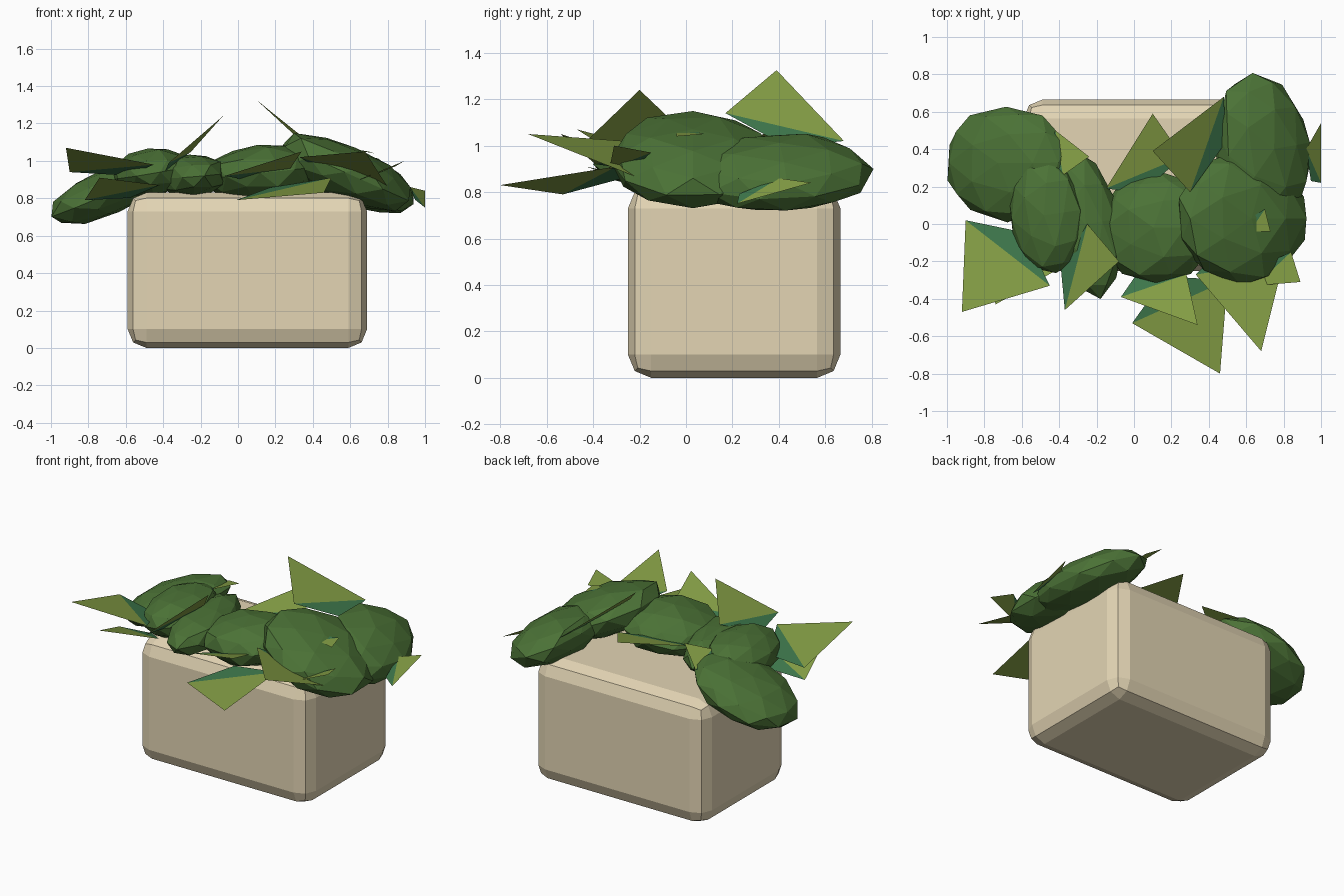
import bpy, bmesh, math, random
from mathutils import Vector, Matrix, Euler

if "Cube" in bpy.data.objects:
    bpy.data.objects.remove(bpy.data.objects["Cube"])

random.seed(4)


def material(name, rgb):
    m = bpy.data.materials.new(name)
    lin = [(c / 255 / 12.92) if c < 11 else ((c / 255 + 0.055) / 1.055) ** 2.4 for c in rgb]
    m.diffuse_color = (*lin, 1)
    m.use_nodes = True
    m.node_tree.nodes["Principled BSDF"].inputs["Base Color"].default_value = m.diffuse_color
    return m


stone = material("sand_stone", (227, 213, 180))
bush_green = material("bush_green", (75, 114, 54))
leaf_green = material("leaf_green", (132, 158, 69))
base_green = material("leaf_base_green", (62, 120, 76))


def make_object(name, bm, *mats):
    mesh = bpy.data.meshes.new(name)
    bm.to_mesh(mesh)
    bm.free()
    for m in mats:
        mesh.materials.append(m)
    ob = bpy.data.objects.new(name, mesh)
    bpy.context.collection.objects.link(ob)
    return ob


# Planter block with rounded edges
bm = bmesh.new()
bmesh.ops.create_cube(bm, size=1, matrix=Matrix.Translation((0.05, 0.2075, 0.415))
                      @ Matrix.Diagonal((1.28, 0.915, 0.83, 1)))
bmesh.ops.bevel(bm, geom=bm.edges[:], offset=0.1, segments=2, profile=0.5, affect='EDGES')
make_object("planter_block", bm, stone)

# Flattened foliage clumps: centre, radii, tilt in degrees about x, y, z
clumps = [
    ((-0.68, 0.33, 0.84), (0.36, 0.31, 0.125), (2, -23, 0)),
    ((-0.46, 0.05, 0.94), (0.21, 0.33, 0.13), (0, -10, 8)),
    ((-0.25, 0.0, 0.92), (0.18, 0.40, 0.12), (0, -5, 10)),
    ((0.12, -0.02, 0.935), (0.31, 0.30, 0.15), (0, -6, 0)),
    ((0.57, 0.03, 0.94), (0.38, 0.36, 0.15), (0, 24, 0)),
    ((0.69, 0.40, 0.88), (0.28, 0.41, 0.14), (3, 24, 9)),
]
for i, (centre, radii, tilt) in enumerate(clumps):
    bm = bmesh.new()
    bmesh.ops.create_icosphere(bm, subdivisions=2, radius=1)
    for v in bm.verts:
        v.co *= random.uniform(0.95, 1.05)
    rot = Euler([math.radians(t) for t in tilt]).to_matrix().to_4x4()
    bm.transform(Matrix.Translation(centre) @ rot @ Matrix.Diagonal((*radii, 1)))
    make_object(f"foliage_clump_{i + 1}", bm, bush_green)

# Pointed leaves: tip and the two side corners
leaves = [
    ((-0.92, -0.47, 1.07), (-0.90, 0.02, 0.94), (-0.45, -0.33, 0.98)),
    ((-0.74, -0.43, 0.91), (-0.82, -0.10, 0.79), (-0.42, -0.25, 0.87)),
    ((-0.08, -0.20, 1.24), (-0.37, -0.46, 0.99), (-0.25, 0.0, 1.05)),
    ((0.46, -0.80, 0.83), (-0.01, -0.53, 0.79), (0.50, -0.30, 0.91)),
    ((0.68, -0.68, 1.05), (0.33, -0.27, 1.02), (0.80, -0.20, 0.86)),
    ((0.34, -0.54, 1.05), (-0.07, -0.39, 0.92), (0.28, -0.27, 0.96)),
    ((0.89, -0.31, 1.00), (0.65, -0.33, 0.90), (0.84, -0.15, 0.97)),
    ((0.10, 0.39, 1.325), (0.30, 0.17, 1.14), (0.48, 0.68, 1.02)),
    ((0.10, 0.59, 1.06), (-0.15, 0.19, 0.95), (0.26, 0.36, 1.0)),
    ((1.00, 0.54, 0.84), (1.00, 0.22, 0.75), (0.92, 0.40, 0.86)),
    ((-0.24, 0.36, 1.06), (-0.42, 0.50, 0.98), (-0.38, 0.26, 1.02)),
    ((0.73, -0.04, 1.04), (0.62, -0.04, 1.06), (0.70, 0.08, 1.05)),
]
for i, points in enumerate(leaves):
    tip, a, b = map(Vector, points)
    mid = (a + b) / 2
    base = mid + (mid - tip) * 0.35
    bm = bmesh.new()
    t, l, r, s = [bm.verts.new(p) for p in (tip, a, b, base)]
    bm.faces.new((t, l, r))
    bm.faces.new((r, l, s)).material_index = 1
    bm.normal_update()
    if bm.faces[:][0].normal.z < 0:
        bmesh.ops.reverse_faces(bm, faces=bm.faces[:])
    make_object(f"pointed_leaf_{i + 1}", bm, leaf_green, base_green)
